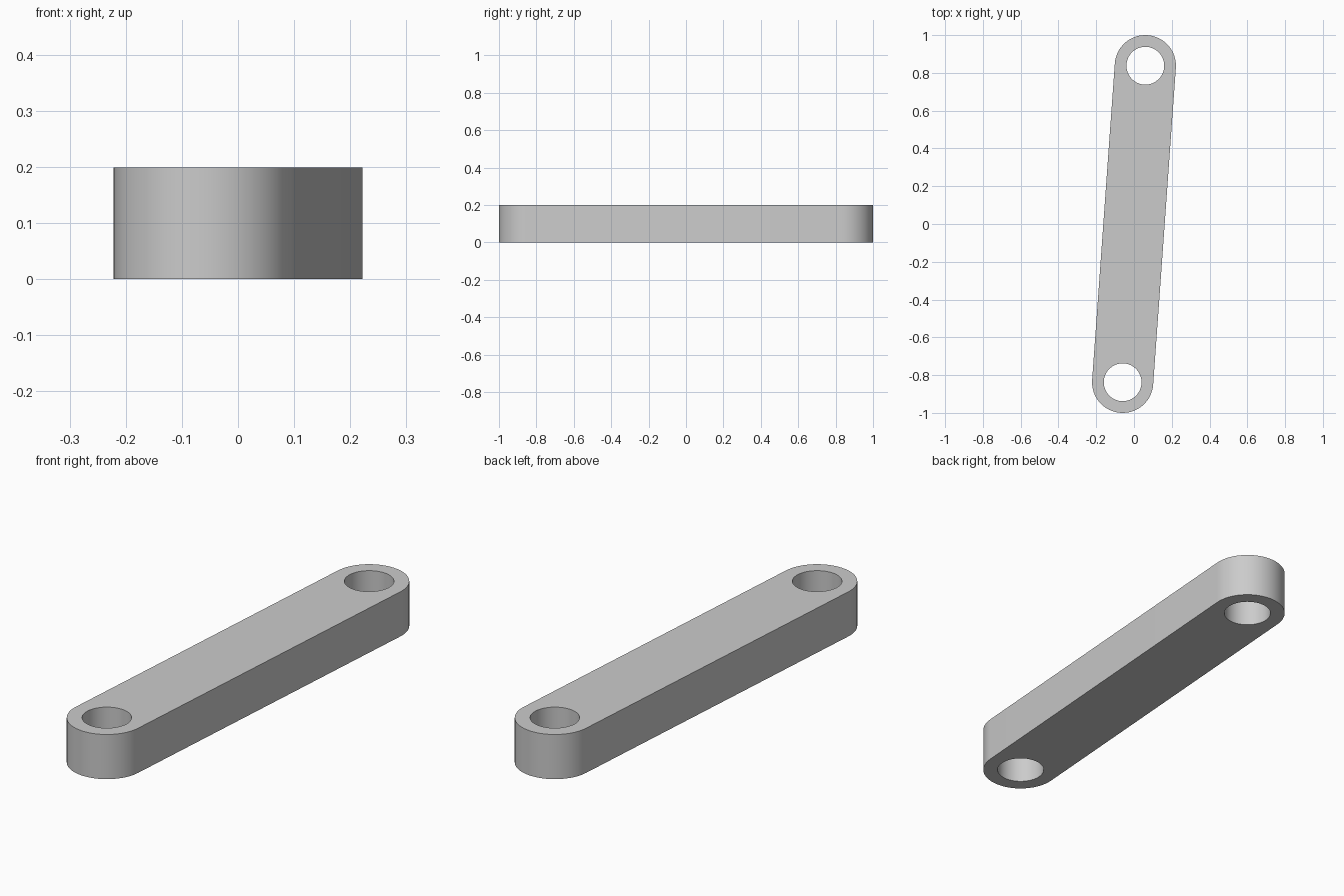
import bpy, bmesh, math
from mathutils import Vector

default = bpy.data.objects.get("Cube")
if default:
    bpy.data.objects.remove(default, do_unlink=True)

THICKNESS = 0.199
END_RADIUS = 0.162
HOLE_RADIUS = 0.1
SEGMENTS = 64
back_centre = Vector((0.06, 0.838, 0))
centres = (back_centre, -back_centre)

grey = bpy.data.materials.new("plain grey")
grey.use_nodes = True
colour = (0.6, 0.6, 0.6, 1)
grey.diffuse_color = colour
grey.node_tree.nodes["Principled BSDF"].inputs["Base Color"].default_value = colour


def arc(centre, radius, start, sweep, steps):
    """Points along an arc, both ends included."""
    angles = [start + sweep * i / steps for i in range(steps + 1)]
    return [centre + radius * Vector((math.cos(a), math.sin(a), 0)) for a in angles]


def prism(name, outline, bottom, height):
    """Extrude a closed outline straight up."""
    bm = bmesh.new()
    face = bm.faces.new([bm.verts.new(p + Vector((0, 0, bottom))) for p in outline])
    extruded = bmesh.ops.extrude_face_region(bm, geom=[face], use_keep_orig=True)
    top = [v for v in extruded["geom"] if isinstance(v, bmesh.types.BMVert)]
    bmesh.ops.translate(bm, vec=(0, 0, height), verts=top)
    bmesh.ops.recalc_face_normals(bm, faces=bm.faces)
    mesh = bpy.data.meshes.new(name)
    bm.to_mesh(mesh)
    bm.free()
    mesh.materials.append(grey)
    obj = bpy.data.objects.new(name, mesh)
    bpy.context.collection.objects.link(obj)
    return obj


# Link bar with a round end about each pin centre
axis_angle = math.atan2(back_centre.y, back_centre.x)
outline = []
for centre, direction in zip(centres, (axis_angle, axis_angle + math.pi)):
    outline += arc(centre, END_RADIUS, direction - math.pi / 2, math.pi, SEGMENTS // 2)
bar = prism("link_bar", outline, 0, THICKNESS)
bpy.context.view_layer.objects.active = bar
bar.select_set(True)

# Pin holes drilled right through both ends
for centre in centres:
    circle = arc(centre, HOLE_RADIUS, 0, 2 * math.pi, SEGMENTS)[:-1]
    cutter = prism("hole_cutter", circle, -0.1, THICKNESS + 0.2)
    cutter.hide_render = True
    cut = bar.modifiers.new("pin_hole", "BOOLEAN")
    cut.operation = "DIFFERENCE"
    cut.solver = "EXACT"
    cut.object = cutter
    bpy.ops.object.modifier_apply(modifier=cut.name)
    bpy.data.objects.remove(cutter, do_unlink=True)

bpy.ops.object.shade_smooth_by_angle(angle=math.radians(30))
